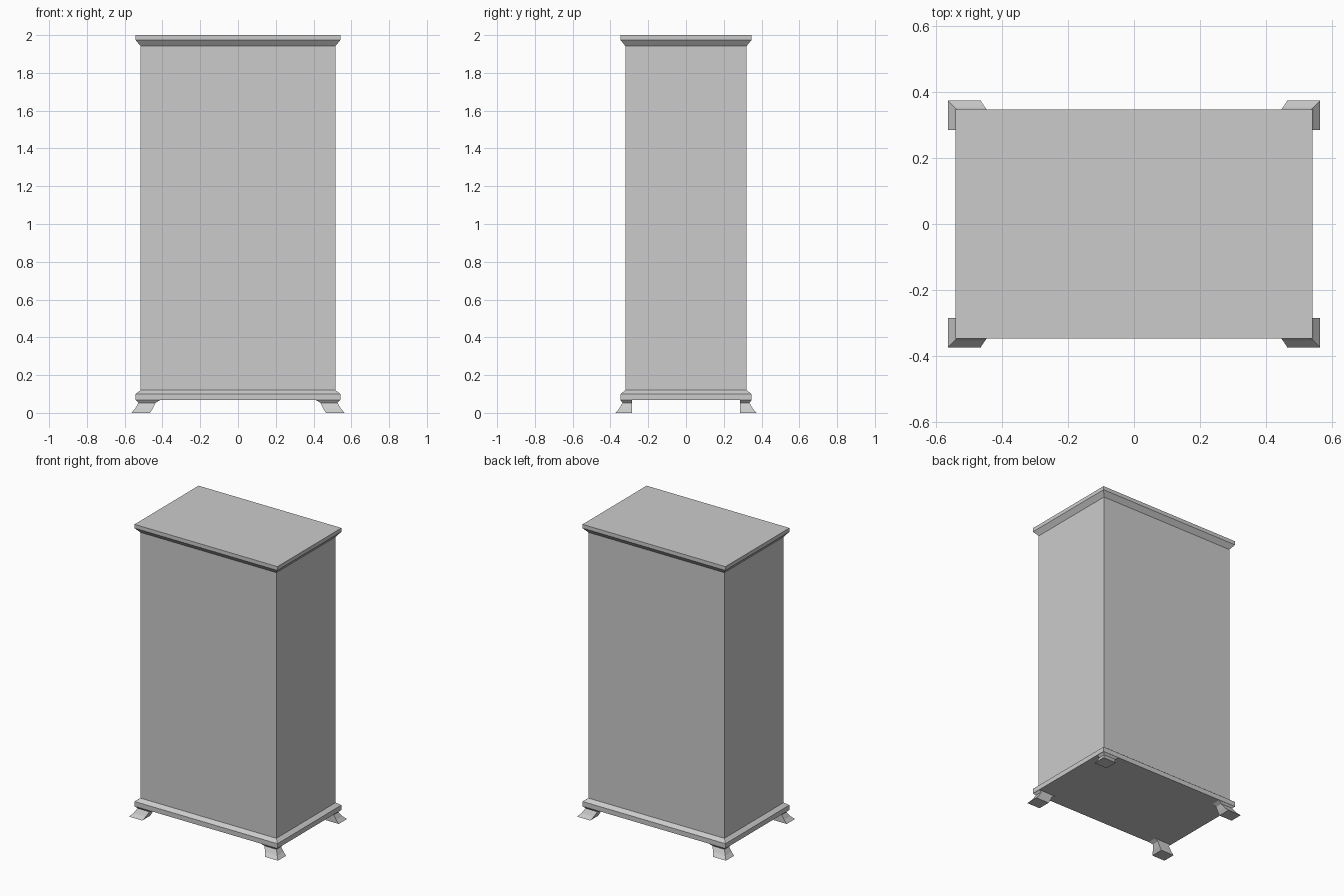
import bpy
import bmesh

cube = bpy.data.objects.get("Cube")
if cube:
    bpy.data.objects.remove(cube, do_unlink=True)

grey = bpy.data.materials.new("plain grey")
grey.use_nodes = True
colour = (0.6, 0.6, 0.6, 1)
grey.diffuse_color = colour
grey.node_tree.nodes["Principled BSDF"].inputs["Base Color"].default_value = colour


def loft(name, rings):
    """Solid from stacked rectangles, each (z, x0, x1, y0, y1)."""
    bm = bmesh.new()
    loops = [[bm.verts.new(p) for p in ((x0, y0, z), (x1, y0, z), (x1, y1, z), (x0, y1, z))]
             for z, x0, x1, y0, y1 in rings]
    bm.faces.new(loops[0][::-1])
    bm.faces.new(loops[-1])
    for low, high in zip(loops, loops[1:]):
        for i in range(4):
            j = (i + 1) % 4
            bm.faces.new((low[i], low[j], high[j], high[i]))
    bmesh.ops.recalc_face_normals(bm, faces=bm.faces)
    mesh = bpy.data.meshes.new(name)
    bm.to_mesh(mesh)
    bm.free()
    mesh.materials.append(grey)
    obj = bpy.data.objects.new(name, mesh)
    bpy.context.collection.objects.link(obj)
    return obj


# Cabinet: base moulding, plain carcass and cornice as one profile
WIDTH, DEPTH, LIP = 0.516, 0.321, 0.026
profile = [(0.067, LIP), (0.1, LIP), (0.12, 0), (1.942, 0), (1.974, LIP), (2.0, LIP)]
loft("cabinet", [(z, -WIDTH - o, WIDTH + o, -DEPTH - o, DEPTH + o) for z, o in profile])

# Flared bracket feet: (height, outer x, inner x, outer y)
foot = [(0, 0.565, 0.465, 0.374), (0.022, 0.545, 0.452, 0.354),
        (0.053, 0.527, 0.437, 0.336), (0.067, 0.54, 0.413, 0.346)]
INNER_Y = 0.285
for sx, side in ((1, "left"), (-1, "right")):
    for sy, end in ((-1, "front"), (1, "back")):
        loft(f"{end}_{side}_foot",
             [(z, sx * xi, sx * xo, sy * INNER_Y, sy * yo) for z, xo, xi, yo in foot])
